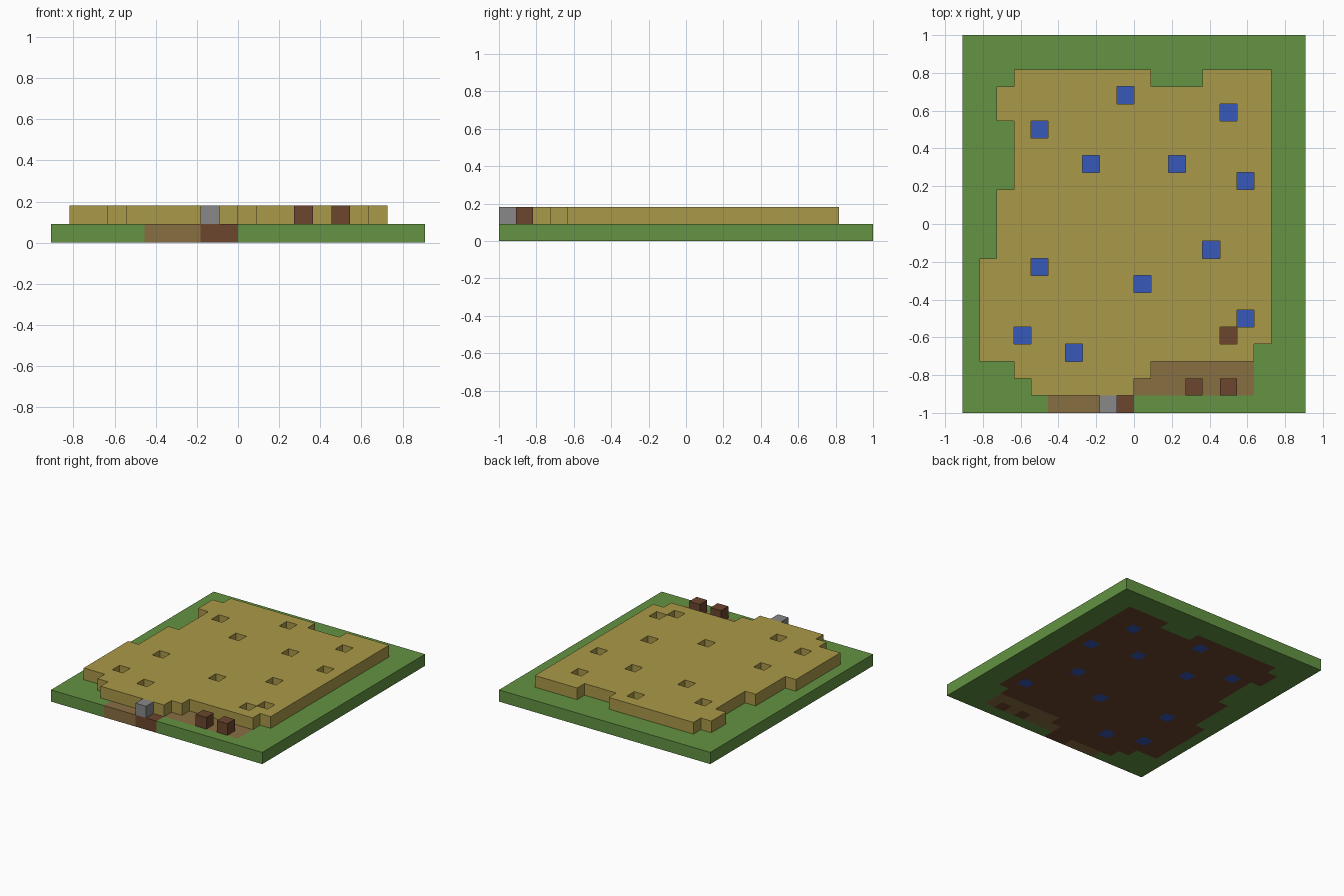
import bpy
import bmesh

# Start clean: only the default cube goes
if "Cube" in bpy.data.objects:
    bpy.data.objects.remove(bpy.data.objects["Cube"], do_unlink=True)

COLS, ROWS = 20, 22
CELL = 2 / ROWS


def linear(c):
    c /= 255
    return c / 12.92 if c <= 0.04045 else ((c + 0.055) / 1.055) ** 2.4


def make_material(name, *rgb):
    mat = bpy.data.materials.new(name)
    mat.use_nodes = True
    colour = (*[linear(c) for c in rgb], 1)
    mat.diffuse_color = colour
    mat.node_tree.nodes["Principled BSDF"].inputs["Base Color"].default_value = colour
    return mat


def rect(i0, i1, j0, j1):
    """Grid cells from column i0 up to i1 and row j0 up to j1."""
    return {(i, j) for i in range(i0, i1) for j in range(j0, j1)}


def slab(name, cells, layer, mat, neighbours=frozenset()):
    """One-cell-high slab; no walls between its cells or against neighbours."""
    bm = bmesh.new()
    z0, z1 = layer * CELL, (layer + 1) * CELL

    def face(*corners):
        bm.faces.new([bm.verts.new(((i - COLS / 2) * CELL, (j - ROWS / 2) * CELL, z))
                      for i, j, z in corners])

    for i, j in sorted(cells):
        ring = [(i, j), (i + 1, j), (i + 1, j + 1), (i, j + 1)]
        face(*[(*p, z1) for p in ring])
        face(*[(*p, z0) for p in reversed(ring)])
        sides = [(i, j - 1), (i + 1, j), (i, j + 1), (i - 1, j)]
        for k, other in enumerate(sides):
            if other not in cells and other not in neighbours:
                a, b = ring[k], ring[(k + 1) % 4]
                face((*a, z0), (*b, z0), (*b, z1), (*a, z1))
    bmesh.ops.remove_doubles(bm, verts=bm.verts, dist=CELL / 100)
    mesh = bpy.data.meshes.new(name)
    bm.to_mesh(mesh)
    bm.free()
    mesh.materials.append(mat)
    obj = bpy.data.objects.new(name, mesh)
    bpy.context.collection.objects.link(obj)
    return obj


grass = make_material("grass green", 99, 147, 66)
straw = make_material("straw yellow", 170, 153, 72)
soil = make_material("soil brown", 107, 70, 46)
path = make_material("path tan", 137, 110, 66)
water = make_material("water blue", 54, 88, 184)
stone = make_material("stone grey", 136, 136, 137)

# Outline of the raised crop field, front to back
field = set().union(
    rect(4, 10, 1, 2), rect(3, 11, 2, 3), rect(1, 17, 3, 4),
    rect(1, 18, 4, 9), rect(2, 18, 9, 13), rect(3, 18, 13, 17),
    rect(2, 18, 17, 19), rect(3, 11, 19, 20), rect(14, 18, 19, 20))

# Single-cell features
pools = {(9, 18), (15, 17), (4, 16), (7, 14), (12, 14), (16, 13),
         (14, 9), (4, 8), (10, 7), (16, 5), (3, 4), (6, 3)}
bare_hole = {(15, 4)}
posts = {(13, 1), (15, 1)}
boulder = {(8, 0)}

# Ground layer
ground = rect(0, COLS, 0, ROWS)
soil_cells = (field - pools) | posts | boulder | {(9, 0)}
path_cells = (rect(5, 8, 0, 1) | rect(10, 17, 1, 2) | rect(11, 17, 2, 3)) - soil_cells
grass_cells = ground - soil_cells - path_cells - pools
slab("grass_ground", grass_cells, 0, grass, ground)
slab("soil_bed", soil_cells, 0, soil, ground)
slab("dirt_path", path_cells, 0, path, ground)
slab("water_pools", pools, 0, water, ground)

# Raised layer
slab("crop_layer", field - pools - bare_hole, 1, straw)
slab("soil_blocks", posts, 1, soil)
slab("stone_block", boulder, 1, stone)
